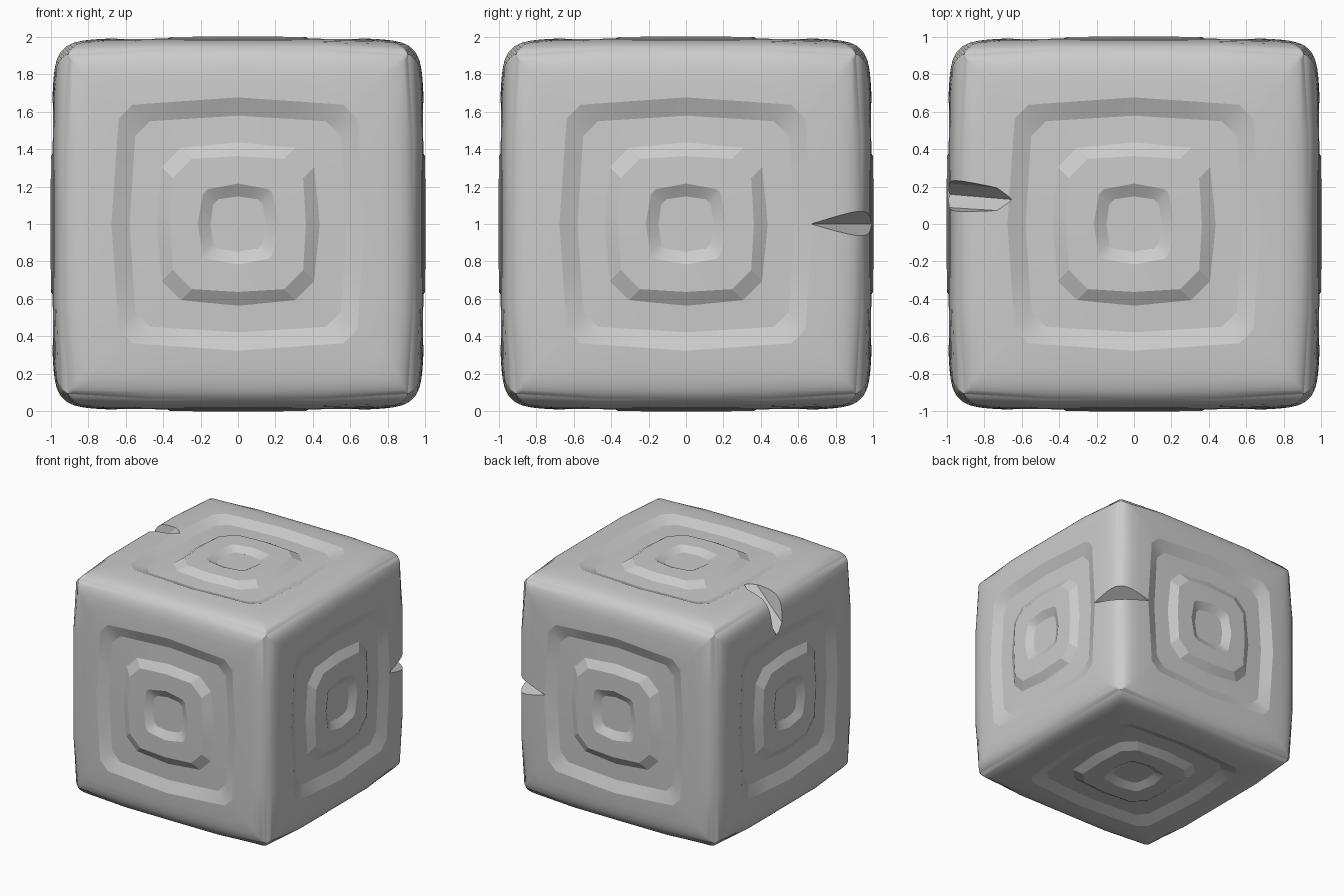
import bpy, bmesh, math
from mathutils import Vector

if "Cube" in bpy.data.objects:
    bpy.data.objects.remove(bpy.data.objects["Cube"])

P = 14      # exponent of the soft box shape
HALF = .981  # half size before the faces bulge


def soft_box(u, v):
    """Point on a bulging rounded face whose normal is w."""
    k = (abs(u) ** P + abs(v) ** P + 1) ** (1 / P)
    bulge = HALF + 0.021 * (1 - u * u) * (1 - v * v)
    return u * HALF / k, v * HALF / k, bulge / k


# rings from centre to rim: side, chamfer end, mid-side, recess depth
RINGS = [
    (.135, .105, .15, .037), (.19, .165, .22, 0),       # centre dimple
    (.355, .25, .37, 0), (.415, .31, .445, .04),        # raised plateau
    (.56, .48, .59, .042), (.65, .575, .69, 0),         # square groove
    (.78, .72, .79, 0), (.85, .81, .85, 0), (.90, .87, .90, 0),
    (.94, .925, .94, 0), (.965, .955, .965, 0), (.985, .98, .985, 0),
    (1, 1, 1, 0),                                       # cube edge
]


def ring_points(a, c, m):
    h = (a + m) / 2
    quarter = [(m, 0), (h, c / 2), (a, c), (c, a), (c / 2, h)]
    pts = []
    for _ in range(4):
        pts += quarter
        quarter = [(-y, x) for x, y in quarter]
    return pts


# Stone block: the same carved face on all six sides
bm = bmesh.new()
for axis in range(3):
    for sign in (1, -1):
        loops = []
        for a, c, m, d in RINGS:
            loop = []
            for u, v in ring_points(a, c, m):
                x, y, w = soft_box(u, v)
                co = Vector((0, 0, 1))
                co[axis] += sign * (w - d)
                co[(axis + 1) % 3] += x
                co[(axis + 2) % 3] += y
                loop.append(bm.verts.new(co))
            loops.append(loop)
        bm.faces.new(loops[0])
        for p, q in zip(loops, loops[1:]):
            for i in range(len(p)):
                j = (i + 1) % len(p)
                bm.faces.new((p[i], p[j], q[j], q[i]))
bmesh.ops.remove_doubles(bm, verts=bm.verts, dist=0.0005)
bmesh.ops.recalc_face_normals(bm, faces=bm.faces)


def add_object(name, bm):
    me = bpy.data.meshes.new(name)
    bm.to_mesh(me)
    bm.free()
    ob = bpy.data.objects.new(name, me)
    bpy.context.collection.objects.link(ob)
    return ob


block = add_object("carved_block", bm)


def chip(name, pts):
    """Convex cutter that knocks a notch out of an edge."""
    b = bmesh.new()
    vs = [b.verts.new(p) for p in pts]
    bmesh.ops.convex_hull(b, input=vs)
    bmesh.ops.recalc_face_normals(b, faces=b.faces)
    ob = add_object(name, b)
    ob.hide_render = True
    ob.hide_set(True)
    mod = block.modifiers.new(name, 'BOOLEAN')
    mod.operation = 'DIFFERENCE'
    mod.solver = 'EXACT'
    mod.object = ob
    return ob


# Notches on the back right edge and the top left edge
cutters = [
    chip("side_edge_notch", [(1.01, .65, 1), (.65, 1.01, 1),
                             (1.03, 1.03, .88), (1.03, 1.03, 1.13)]),
    chip("top_edge_notch", [(-.64, .13, 2.0), (-1.0, .16, 1.63),
                            (-.70, .07, 2.02), (-.70, .19, 2.02),
                            (-1.02, .09, 1.70), (-1.02, .22, 1.70),
                            (-1.05, .05, 2.05), (-1.05, .27, 2.05)]),
]

bpy.context.view_layer.objects.active = block
block.select_set(True)
for mod in list(block.modifiers):
    bpy.ops.object.modifier_apply(modifier=mod.name)
for c in cutters:
    bpy.data.objects.remove(c)
bpy.ops.object.shade_smooth_by_angle(angle=math.radians(17))
